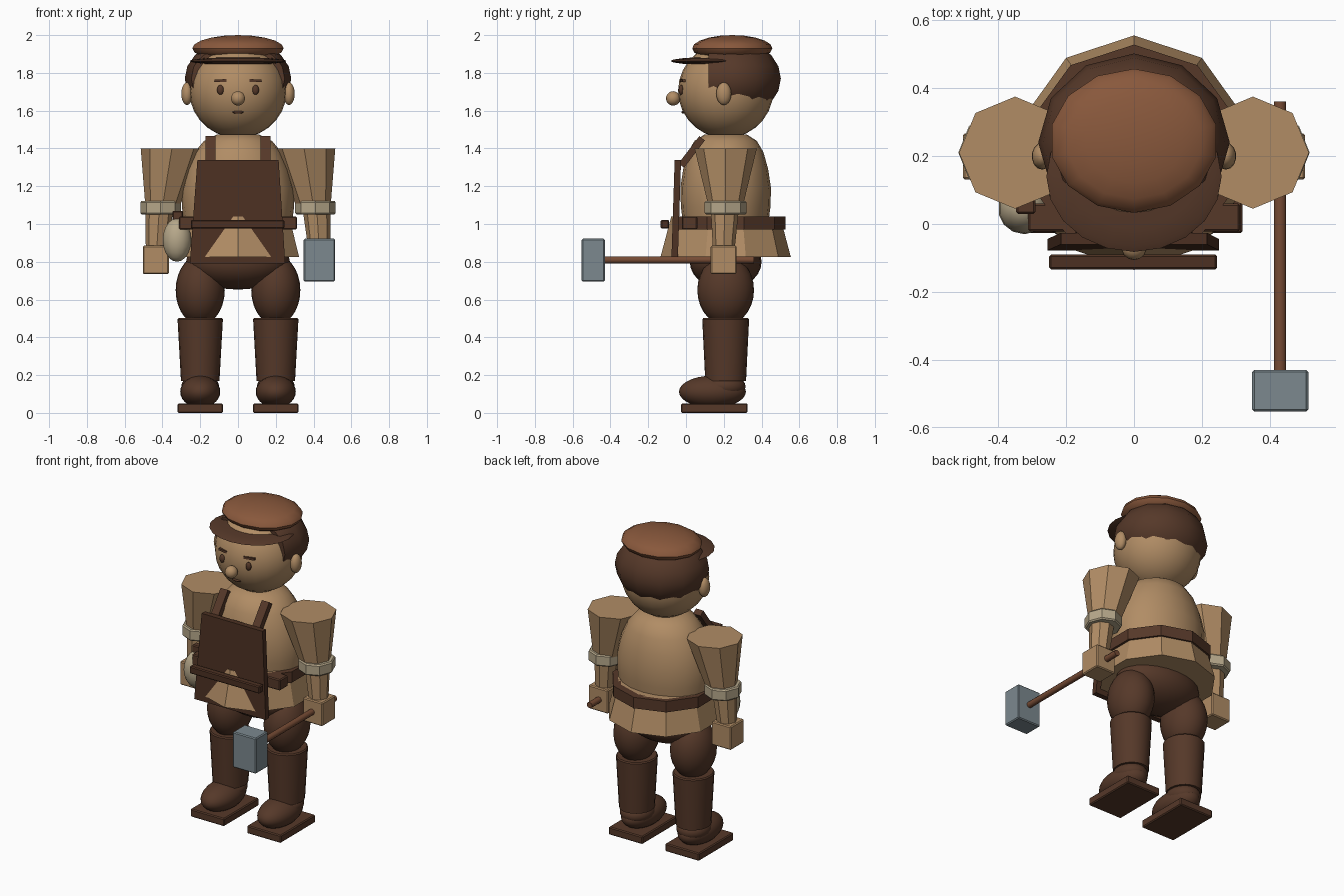
import bpy, bmesh, math
from mathutils import Vector, Matrix

if "Cube" in bpy.data.objects:
    bpy.data.objects.remove(bpy.data.objects["Cube"])


def mat(name, r, g, b):
    m = bpy.data.materials.new(name)
    m.diffuse_color = (r, g, b, 1)
    m.use_nodes = True
    m.node_tree.nodes["Principled BSDF"].inputs["Base Color"].default_value = m.diffuse_color
    return m


SKIN = mat("tan", .44, .265, .13)
BEIGE = mat("beige", .47, .39, .255)
DARK = mat("dark_brown", .092, .04, .022)
APRON = mat("apron_brown", .072, .03, .016)
CAP = mat("cap_brown", .25, .098, .045)
WOOD = mat("wood_brown", .18, .07, .034)
STEEL = mat("steel_grey", .2, .25, .275)


def finish(name, bm, m, smooth=0, loc=(0, 0, 0)):
    bmesh.ops.recalc_face_normals(bm, faces=bm.faces)
    me = bpy.data.meshes.new(name)
    bm.to_mesh(me)
    bm.free()
    ob = bpy.data.objects.new(name, me)
    bpy.context.collection.objects.link(ob)
    ob.location = loc
    me.materials.append(m)
    if smooth:
        bpy.ops.object.select_all(action='DESELECT')
        ob.select_set(True)
        bpy.context.view_layer.objects.active = ob
        bpy.ops.object.shade_smooth_by_angle(angle=math.radians(smooth))
    return ob


def ball(name, c, r, m, u=24, v=14, cuts=()):
    """Ellipsoid, optionally trimmed by (point, outward normal) planes."""
    bm = bmesh.new()
    bmesh.ops.create_uvsphere(bm, u_segments=u, v_segments=v, radius=1)
    bmesh.ops.transform(bm, matrix=Matrix.Translation(c) @ Matrix.Diagonal((*r, 1)), verts=bm.verts)
    for p, n in cuts:
        g = bm.verts[:] + bm.edges[:] + bm.faces[:]
        bmesh.ops.bisect_plane(bm, geom=g, plane_co=p, plane_no=n, clear_outer=True)
        bmesh.ops.holes_fill(bm, edges=[e for e in bm.edges if e.is_boundary], sides=0)
    return finish(name, bm, m, 50)


def box(name, lo, hi, m, bevel=.006):
    bm = bmesh.new()
    bmesh.ops.create_cube(bm, size=1)
    lo, hi = Vector(lo), Vector(hi)
    bmesh.ops.transform(bm, matrix=Matrix.Translation((lo + hi) / 2) @ Matrix.Diagonal((*(hi - lo), 1)),
                        verts=bm.verts)
    ob = finish(name, bm, m)
    if bevel:
        b = ob.modifiers.new("edge", 'BEVEL')
        b.width, b.segments = bevel, 1
    return ob


def rings(name, stations, n, m, smooth=0, start=math.pi / 2):
    """Closed tube through stations (x, y, z, rx, ry)."""
    bm = bmesh.new()
    loops = []
    for x, y, z, rx, ry in stations:
        loops.append([bm.verts.new((x + rx * math.cos(start + i * math.tau / n),
                                    y + ry * math.sin(start + i * math.tau / n), z)) for i in range(n)])
    for a, b in zip(loops, loops[1:]):
        for i in range(n):
            bm.faces.new((a[i], a[(i + 1) % n], b[(i + 1) % n], b[i]))
    bm.faces.new(loops[0])
    bm.faces.new(loops[-1])
    return finish(name, bm, m, smooth)


def slab(name, front, depth, m):
    """Plate from a front outline, pushed back along the depth vector."""
    bm = bmesh.new()
    f = bm.faces.new([bm.verts.new(p) for p in front])
    g = bmesh.ops.extrude_face_region(bm, geom=[f])
    bmesh.ops.translate(bm, vec=depth, verts=[v for v in g['geom'] if isinstance(v, bmesh.types.BMVert)])
    return finish(name, bm, m)


CY = .21  # body axis depth

# Head, hair and cap
ball("head", (0, CY, 1.705), (.258, .252, .25), SKIN)
ball("hair", (0, .24, 1.77), (.282, .262, .21), DARK, 12, 10,
     [((0, .12, 0), (0, -1, 0)), ((0, .2, 1.64), (0, -.75, -1)), ((0, 0, 1.61), (0, 0, -1))])
ball("cap_crown", (0, .245, 1.93), (.248, .212, .07), CAP, 14, 10)
ball("cap_visor", (0, .14, 1.863), (.258, .222, .021), DARK, 20, 8)

# Face
ball("nose", (0, -.068, 1.665), (.038, .038, .038), SKIN, 14, 10)
ball("mouth", (0, -.012, 1.592), (.03, .013, .008), DARK, 12, 8)
for s, side in ((-1, "right"), (1, "left")):
    ball(side + "_ear", (s * .27, .2, 1.69), (.031, .04, .06), SKIN, 14, 10)
    ball(side + "_eye", (s * .093, -.026, 1.71), (.018, .013, .026), DARK, 12, 8)
    slab(side + "_brow", [(s * .06, -.032, 1.752), (s * .126, -.018, 1.752),
                          (s * .124, -.018, 1.765), (s * .06, -.032, 1.767)], (0, .04, 0), DARK)

# Shirt body, flared hem and belt
rings("torso", [(0, CY, 1.0, .285, .225), (0, CY, 1.09, .297, .237), (0, CY, 1.19, .297, .24),
                (0, CY, 1.29, .272, .225), (0, CY, 1.38, .23, .2), (0, CY, 1.44, .18, .165),
                (0, CY, 1.475, .11, .11)], 20, SKIN, 60)
rings("shirt_hem", [(0, CY, .825, .34, .345), (0, CY, 1.04, .285, .288)], 10, SKIN)
bm = bmesh.new()
prof = [(.27, .97), (.318, .97), (.318, 1.04), (.27, 1.04)]
loops = [[bm.verts.new((r * math.cos(a), CY + r * math.sin(a), z)) for r, z in prof]
         for a in (math.radians(-54 + 36 * i) for i in range(9))]
for a, b in zip(loops, loops[1:]):
    for i in range(4):
        bm.faces.new((a[i], a[(i + 1) % 4], b[(i + 1) % 4], b[i]))
bm.faces.new(loops[0])
bm.faces.new(loops[-1])
finish("belt", bm, DARK)
box("belt_front", (-.312, -.022, .97), (.312, .06, 1.04), DARK)

# Apron with waist tie and shoulder straps
slab("apron", [(-.255, -.078, .79), (.25, -.078, .79), (.215, -.06, 1.34), (-.215, -.06, 1.34)],
     (0, .034, 0), APRON)
box("apron_waist_tie", (-.25, -.134, .975), (.245, -.09, 1.022), APRON)
for s, side in ((-1, "right"), (1, "left")):
    x0, x1 = s * .12, s * .172
    slab(side + "_strap", [(x0, -.04, 1.32), (x1, -.04, 1.32), (x1, .07, 1.465), (x0, .07, 1.465)],
         (0, .03, -.022), DARK)

# Belt pouch
ball("pouch", (-.323, .045, .915), (.077, .075, .115), BEIGE, 14, 10)
box("pouch_loop", (-.348, .03, .99), (-.29, .075, 1.07), DARK)

# Hips
ball("hips", (0, CY, .8), (.275, .19, .147), DARK)

for s, side in ((-1, "right"), (1, "left")):
    # Arms
    rings(side + "_sleeve", [(s * .4, CY, 1.09, .09, .09), (s * .35, CY, 1.4, .165, .165)], 8, SKIN)
    rings(side + "_cuff", [(s * .41, CY, z, r, r + .004) for z, r in
                           ((1.05, .1), (1.058, .107), (1.115, .107), (1.123, .1))], 8, BEIGE)
    rings(side + "_forearm", [(s * .43, .2, .87, .058, .058), (s * .418, .205, 1.06, .073, .073)], 8, SKIN)
    box(side + "_hand", (s * .435 - .069, .131, .735), (s * .435 + .069, .267, .885), SKIN)
    # Legs and boots
    ball(side + "_thigh", (s * .2, CY, .65), (.13, .15, .185), DARK)
    rings(side + "_boot_shaft", [(s * .2, CY, .17, .102, .108), (s * .2, CY, .495, .12, .124),
                                 (s * .2, CY, .502, .114, .118)], 20, DARK, 40)
    ball(side + "_boot_foot", (s * .2, .14, .112), (.106, .177, .085), DARK)
    ball(side + "_boot_ankle", (s * .2, .2, .14), (.1, .115, .068), DARK)
    box(side + "_sole", (s * .2 - .12, -.026, 0), (s * .2 + .12, .326, .05), DARK)

# Hammer
bm = bmesh.new()
bmesh.ops.create_cone(bm, cap_ends=True, segments=10, radius1=.019, radius2=.019, depth=.82)
bmesh.ops.rotate(bm, matrix=Matrix.Rotation(math.pi / 2, 3, 'X'), verts=bm.verts)
finish("hammer_handle", bm, WOOD, 40, (.43, -.05, .81))
box("hammer_head", (.348, -.552, .695), (.513, -.43, .922), STEEL)
